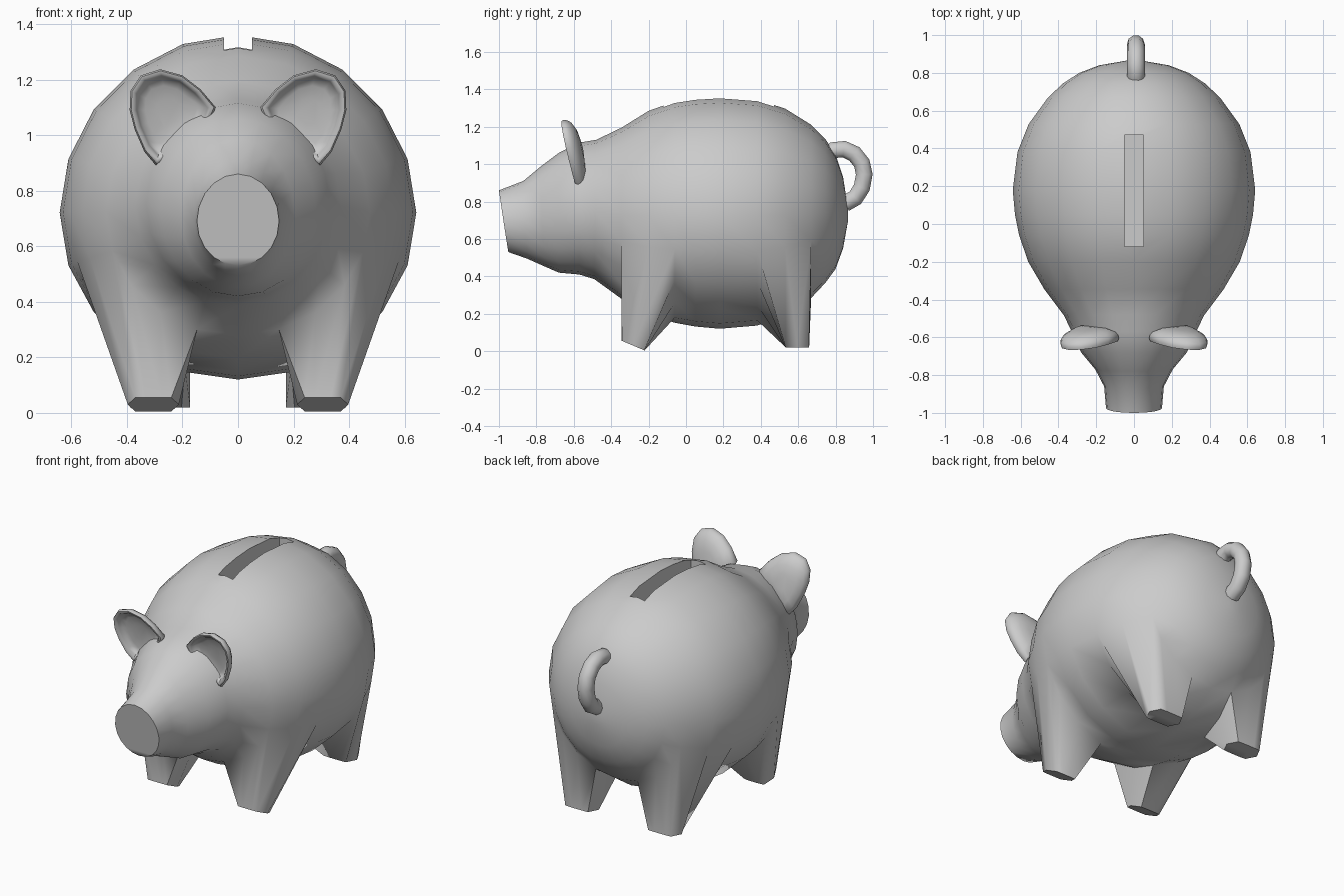
import bpy, bmesh
from math import sin, cos, tau, radians
from mathutils import Vector

if "Cube" in bpy.data.objects:
    bpy.data.objects.remove(bpy.data.objects["Cube"])

SIDES = 20


def activate(obj):
    bpy.ops.object.select_all(action='DESELECT')
    obj.select_set(True)
    bpy.context.view_layer.objects.active = obj


def smooth(obj, angle=60):
    activate(obj)
    bpy.ops.object.shade_smooth_by_angle(angle=radians(angle))


def finish(bm, name):
    bmesh.ops.recalc_face_normals(bm, faces=bm.faces)
    mesh = bpy.data.meshes.new(name)
    bm.to_mesh(mesh)
    bm.free()
    obj = bpy.data.objects.new(name, mesh)
    bpy.context.collection.objects.link(obj)
    return obj


def skin(bm, rings, skip=()):
    """Join closed rings with quads, leaving out the (row, column) cells in skip."""
    loops = [[bm.verts.new(p) for p in ring] for ring in rings]
    n = len(loops[0])
    for r, (a, b) in enumerate(zip(loops, loops[1:])):
        for i in range(n):
            if (r, i) not in skip:
                j = (i + 1) % n
                bm.faces.new((a[i], a[j], b[j], b[i]))
    bm.faces.new(loops[0])
    bm.faces.new(loops[-1])
    return loops


def body_ring(y_top, z_top, y_bot, z_bot, half):
    top, bot = Vector((0, y_top, z_top)), Vector((0, y_bot, z_bot))
    mid, up = (top + bot) / 2, (top - bot) / 2
    ring = []
    for i in range(SIDES):
        a = tau * i / SIDES
        sag = .03 * half * sin(a) ** 2
        ring.append(mid + up * cos(a) + Vector((half * sin(a), 0, -sag)))
    return ring


# Body, head and snout stations: y top, z top, y bottom, z bottom, half width
stations = (
    (-1.0, .86, -.95, .53, .148),
    (-.87, .91, -.85, .495, .158),
    (-.78, .985, -.76, .455, .205),
    (-.68, 1.06, -.68, .42, .28),
    (-.57, 1.115, -.57, .41, .33),
    (-.48, 1.13, -.49, .385, .37),
    (-.345, 1.195, -.345, .28, .475),
    (-.20, 1.285, -.20, .195, .56),
    (-.06, 1.335, -.06, .152, .608),
    (.05, 1.352, .05, .132, .63),
    (.18, 1.36, .18, .12, .642),
    (.38, 1.345, .38, .137, .617),
    (.53, 1.297, .53, .19, .557),
    (.67, 1.21, .67, .285, .455),
    (.745, 1.135, .745, .365, .375),
    (.80, 1.05, .80, .44, .29),
    (.84, .93, .84, .55, .185),
    (.865, .77, .865, .69, .04))

# Legs grow out of patches of body faces: first row, foot x, y, z, radii, slope
LEGS = ((6, .305, -.283, .03, .085, .065, -.42),
        (11, .28, .595, .02, .10, .067, 0))
COLS = (6, 7, 8, 9)


def column(c, side):
    return c if side > 0 else SIDES - c


skip = {(row + r, c if side > 0 else SIDES - 1 - c)
        for row, *_ in LEGS for r in (0, 1) for c in COLS[:-1] for side in (1, -1)}
bm = bmesh.new()
grid = skin(bm, [body_ring(*s) for s in stations], skip)
for row, fx, fy, fz, rx, ry, slope in LEGS:
    for side in (1, -1):
        foot = {}
        for r in range(3):
            for k in range(4):
                u, v = r - 1, 1 - k * 2 / 3
                scale = max(abs(u), abs(v)) / Vector((u, v)).length
                dx, dy = rx * v * scale, ry * u * scale
                # keep the outline from pinching at the corners
                dx, dy = dx * 1.08, dy * (1.3 if abs(u) + abs(v) > 1.9 else 1)
                foot[r, k] = bm.verts.new((side * (fx + dx), fy + dy, fz + slope * dy))
        for r in range(2):
            for k in range(3):
                bm.faces.new((foot[r, k], foot[r + 1, k], foot[r + 1, k + 1], foot[r, k + 1]))
        rim = [(0, 0), (0, 1), (0, 2), (0, 3), (1, 3), (2, 3), (2, 2), (2, 1), (2, 0), (1, 0)]
        for p, q in zip(rim, rim[1:] + rim[:1]):
            top = [grid[row + r][column(COLS[k], side)] for r, k in (p, q)]
            bm.faces.new((top[0], top[1], foot[q], foot[p]))
# drop the body points hidden inside the legs
bmesh.ops.delete(bm, geom=[v for v in bm.verts if not v.link_faces], context='VERTS')
body = finish(bm, "body")

# Coin slot cut into the back
bpy.ops.mesh.primitive_cube_add(size=1, location=(0, .175, 1.33))
cutter = bpy.context.object
cutter.name = "slot_cutter"
cutter.scale = (.10, .59, .34)
cutter.hide_render = True
cut = body.modifiers.new("Slot", 'BOOLEAN')
cut.operation = 'DIFFERENCE'
cut.solver = 'EXACT'
cut.object = cutter
activate(body)
bpy.ops.object.modifier_apply(modifier=cut.name)
bpy.data.objects.remove(cutter)
smooth(body, 65)

# Ears: cupped shells, the outline is shrunk ring by ring from back to cup
outline = [(.08, 1.10), (.135, 1.165), (.20, 1.215), (.28, 1.237), (.35, 1.215),
           (.387, 1.16), (.39, 1.09), (.372, 1.02), (.337, .94), (.295, .89),
           (.24, .92), (.17, .97), (.11, 1.03)]
cx, cz = .25, 1.09


def ear_ring(scale, depth):
    ring = []
    for px, pz in outline:
        x, z = cx + (px - cx) * scale, cz + (pz - cz) * scale
        y = -.595 - .22 * (z - 1.05) - .08 * (x - .22) + depth
        ring.append(Vector((x, y, z)))
    return ring


bm = bmesh.new()
skin(bm, [ear_ring(*s) for s in (
    (.3, .05), (.65, .043), (.9, .024), (.98, .006), (1, -.01),
    (.96, -.026), (.89, -.026), (.82, -.012), (.76, .008), (.6, .016), (.3, .022))])
ears = finish(bm, "ears")
ears.modifiers.new("Mirror", 'MIRROR')
smooth(ears)

# Curled tail: a round tube along an arc
curve = bpy.data.curves.new("tail", 'CURVE')
curve.dimensions = '3D'
curve.bevel_depth = .047
curve.bevel_resolution = 3
curve.use_fill_caps = True
path = [(.75, 1.04), (.79, 1.075), (.845, 1.08), (.90, 1.055), (.94, 1.005),
        (.953, .945), (.94, .875), (.905, .82), (.85, .79)]
spline = curve.splines.new('POLY')
spline.points.add(len(path) - 1)
for p, (y, z) in zip(spline.points, path):
    p.co = (.01, y, z, 1)
tail = bpy.data.objects.new("tail", curve)
bpy.context.collection.objects.link(tail)
activate(tail)
bpy.ops.object.convert(target='MESH')
smooth(bpy.context.object)
